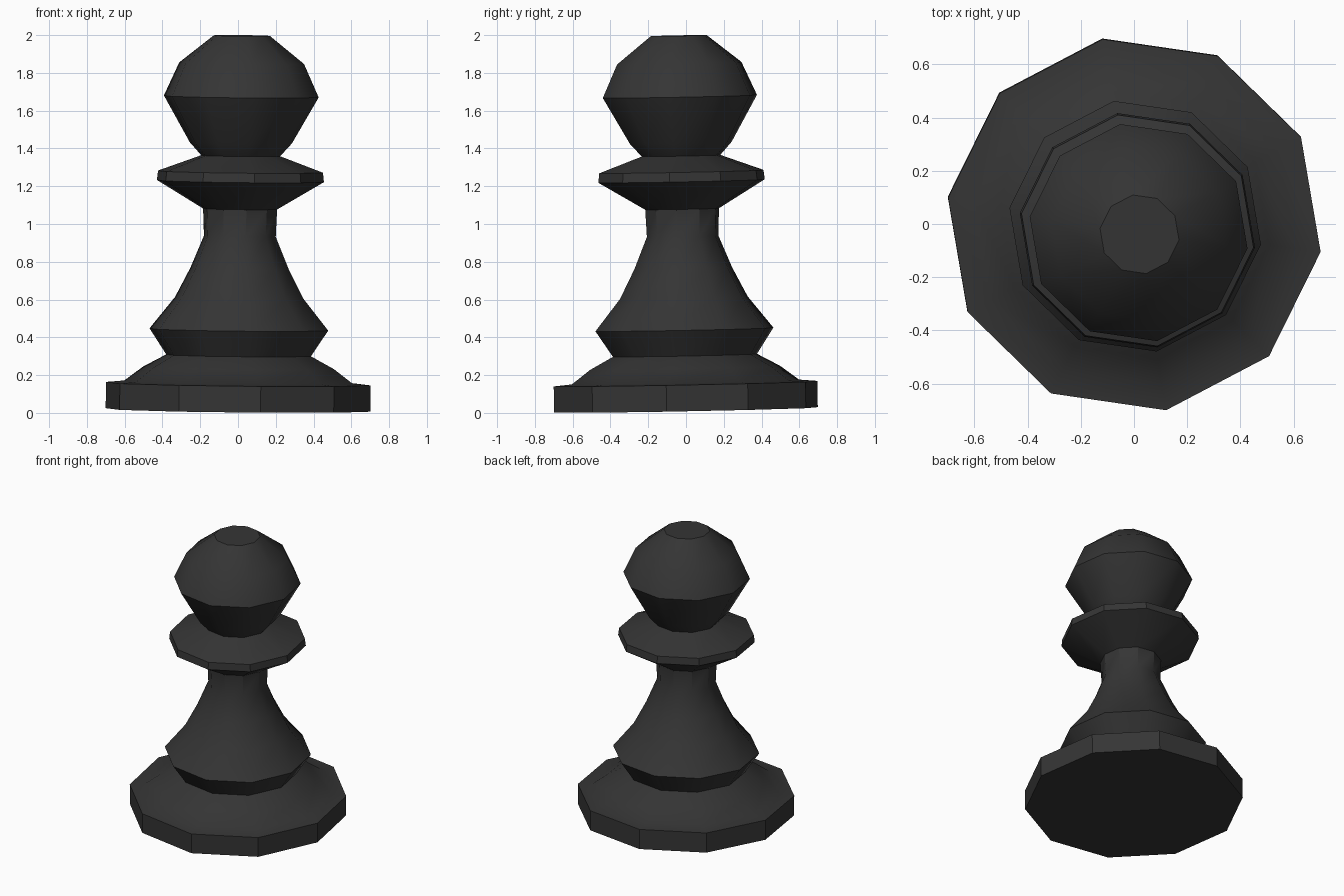
import bpy, bmesh, math
from mathutils import Vector, Matrix

if "Cube" in bpy.data.objects:
    bpy.data.objects.remove(bpy.data.objects["Cube"])

SIDES = 10
START = math.radians(-8.3)

# The whole piece leans very slightly off vertical
lean = Vector((0, 0, 1)).rotation_difference(Vector((0.0105, -0.0195, 1)))
PLACE = Matrix.Translation((0, 0, 0.0157)) @ lean.to_matrix().to_4x4()

black = bpy.data.materials.new("black_paint")
black.diffuse_color = (0.035, 0.035, 0.035, 1)
black.use_nodes = True
black.node_tree.nodes["Principled BSDF"].inputs["Base Color"].default_value = black.diffuse_color


def turned_part(name, profile, cap_bottom=False, cap_top=False):
    """Turn a (radius, height) profile into a ten-sided part."""
    bm = bmesh.new()
    rings = []
    for r, z in profile:
        angles = [START + math.tau * i / SIDES for i in range(SIDES)]
        rings.append([bm.verts.new((r * math.cos(a), r * math.sin(a), z)) for a in angles])
    for low, high in zip(rings, rings[1:]):
        for i in range(SIDES):
            j = (i + 1) % SIDES
            bm.faces.new((low[i], low[j], high[j], high[i]))
    if cap_bottom:
        bm.faces.new(rings[0][::-1])
    if cap_top:
        bm.faces.new(rings[-1])
    bm.transform(PLACE)
    mesh = bpy.data.meshes.new(name)
    bm.to_mesh(mesh)
    bm.free()
    mesh.materials.append(black)
    obj = bpy.data.objects.new(name, mesh)
    bpy.context.collection.objects.link(obj)
    bpy.ops.object.select_all(action='DESELECT')
    obj.select_set(True)
    bpy.context.view_layer.objects.active = obj
    bpy.ops.object.shade_smooth_by_angle(angle=math.radians(35))


# Wide foot with sloping shoulder
turned_part("base", [(0.708, 0), (0.708, 0.139), (0.61, 0.148),
                     (0.51, 0.223), (0.387, 0.289)], cap_bottom=True)
# Bulging body tapering to the neck
turned_part("body", [(0.387, 0.289), (0.478, 0.426), (0.343, 0.594),
                     (0.262, 0.751), (0.192, 0.92), (0.198, 1.064)])
# Collar disc
turned_part("collar", [(0.198, 1.064), (0.447, 1.212), (0.441, 1.262), (0.211, 1.346)])
# Round head with flat top
turned_part("head", [(0.211, 1.346), (0.273, 1.414), (0.414, 1.66),
                     (0.334, 1.836), (0.15, 1.982)], cap_top=True)
